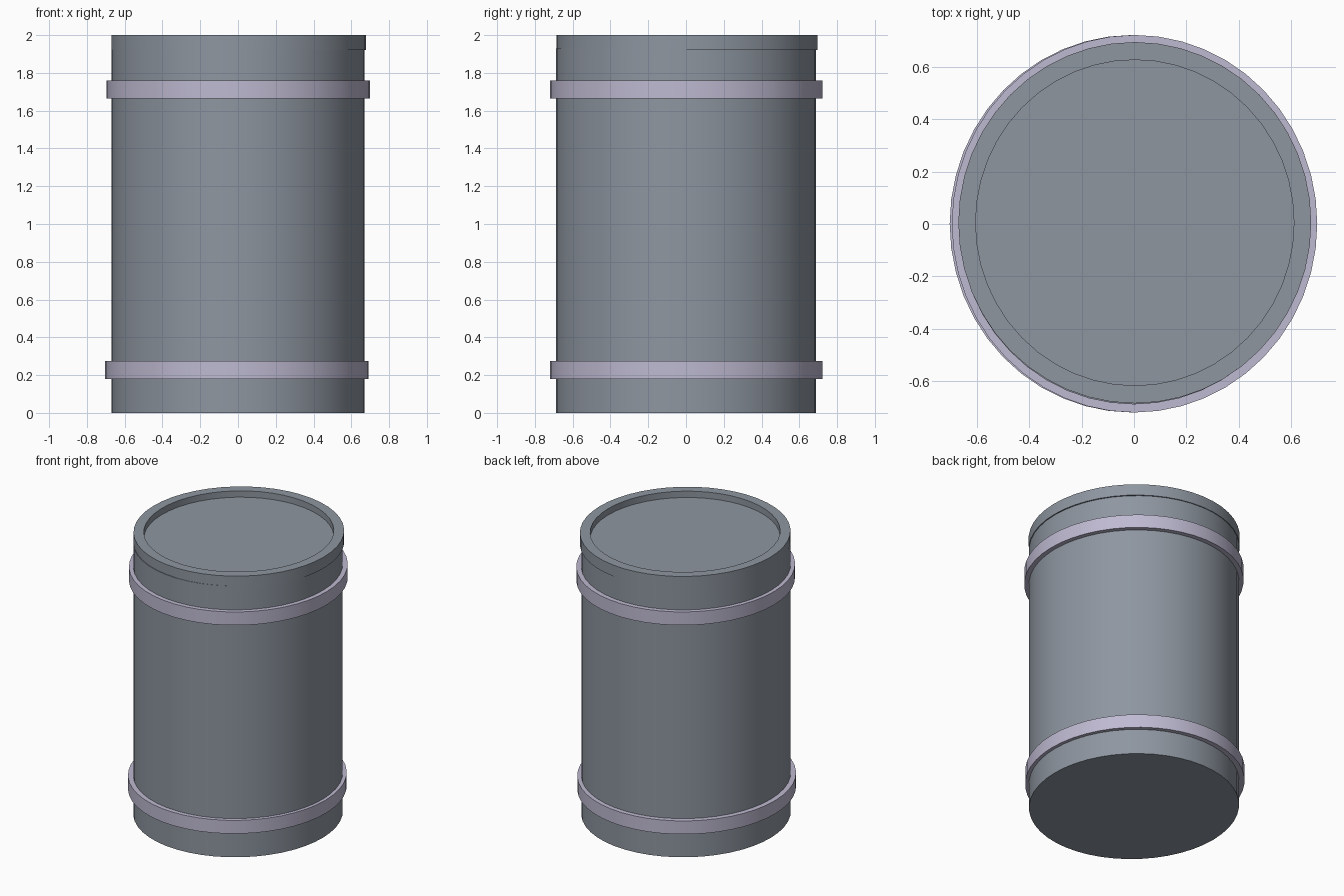
import bpy
import math

if "Cube" in bpy.data.objects:
    bpy.data.objects.remove(bpy.data.objects["Cube"])


def material(name, rgb):
    m = bpy.data.materials.new(name)
    m.diffuse_color = (*rgb, 1.0)
    m.use_nodes = True
    m.node_tree.nodes["Principled BSDF"].inputs["Base Color"].default_value = m.diffuse_color
    return m


STEEL = material("blue grey steel", (0.27, 0.305, 0.352))
HOOP = material("pale lavender metal", (0.52, 0.49, 0.64))
N = 48


def lathe(name, profile, mat, centre=(0, 0), closed=False):
    """Revolve (x radius, y radius, z) points; open profiles get end caps."""
    verts, faces = [], []
    for rx, ry, z in profile:
        for i in range(N):
            a = 2 * math.pi * i / N
            verts.append((rx * math.cos(a), ry * math.sin(a), z))
    k = len(profile)
    for j in range(k if closed else k - 1):
        b, t = j * N, (j + 1) % k * N
        for i in range(N):
            n = (i + 1) % N
            faces.append((b + i, b + n, t + n, t + i))
    if not closed:
        faces.append(tuple(reversed(range(N))))
        faces.append(tuple(range((k - 1) * N, k * N)))
    me = bpy.data.meshes.new(name)
    me.from_pydata(verts, [], faces)
    me.materials.append(mat)
    ob = bpy.data.objects.new(name, me)
    ob.location = (*centre, 0)
    bpy.context.collection.objects.link(ob)
    bpy.ops.object.select_all(action='DESELECT')
    ob.select_set(True)
    bpy.context.view_layer.objects.active = ob
    bpy.ops.object.shade_smooth_by_angle(angle=math.radians(30))
    return ob


# Barrel body
lathe("barrel_body", [(0.669, 0.689, 0), (0.669, 0.689, 1.93)], STEEL)

# Slightly off-centre lid with raised rim and recessed floor
lathe("lid", [(0.674, 0.690, 1.92), (0.674, 0.690, 2.0),
              (0.608, 0.622, 2.0), (0.608, 0.622, 1.955)], STEEL, (0.003, 0.005))

# Two hoops around the body
for name, z0, z1, cx in (("lower_hoop", 0.18, 0.275, -0.006),
                         ("upper_hoop", 1.665, 1.76, 0.002)):
    lathe(name, [(0.65, 0.67, z0), (0.698, 0.721, z0),
                 (0.698, 0.721, z1), (0.65, 0.67, z1)], HOOP, (cx, 0.001), closed=True)
